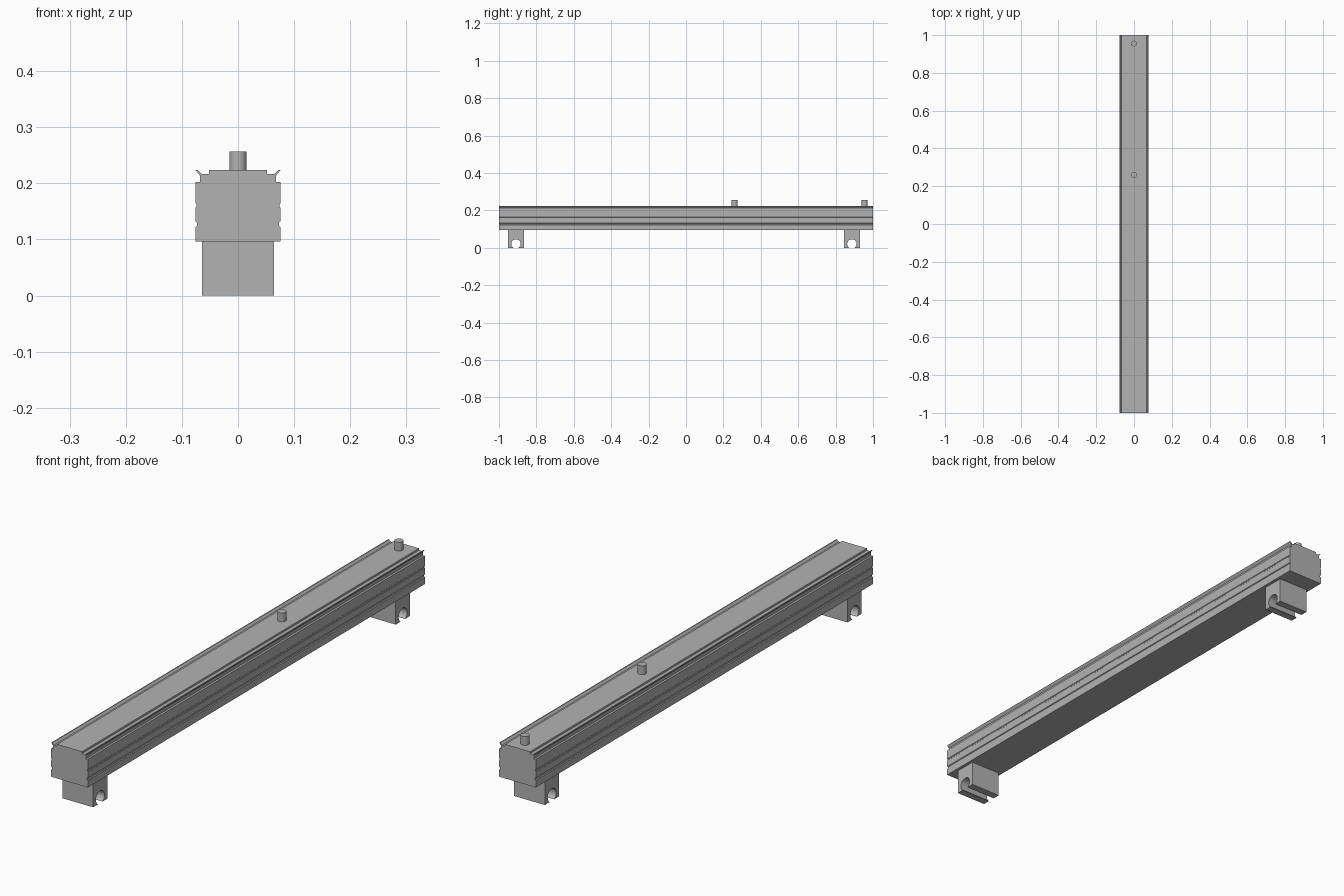
import bpy, bmesh, math
from mathutils import Vector

if "Cube" in bpy.data.objects:
    bpy.data.objects.remove(bpy.data.objects["Cube"])

grey = bpy.data.materials.new("aluminium_grey")
grey.diffuse_color = (0.45, 0.45, 0.45, 1)
grey.use_nodes = True
grey.node_tree.nodes["Principled BSDF"].inputs["Base Color"].default_value = grey.diffuse_color


def finish(name, bm):
    bmesh.ops.recalc_face_normals(bm, faces=bm.faces)
    mesh = bpy.data.meshes.new(name)
    bm.to_mesh(mesh)
    bm.free()
    obj = bpy.data.objects.new(name, mesh)
    bpy.context.collection.objects.link(obj)
    mesh.materials.append(grey)
    bpy.context.view_layer.objects.active = obj
    obj.select_set(True)
    bpy.ops.object.shade_smooth_by_angle(angle=math.radians(30))
    obj.select_set(False)


def extrude(name, points, direction):
    """Closed outline swept along a direction."""
    bm = bmesh.new()
    face = bm.faces.new([bm.verts.new(p) for p in points])
    swept = bmesh.ops.extrude_face_region(bm, geom=[face])["geom"]
    verts = [v for v in swept if isinstance(v, bmesh.types.BMVert)]
    bmesh.ops.translate(bm, verts=verts, vec=Vector(direction))
    finish(name, bm)


# Rail: half profile with two side grooves and a flared lip, mirrored
half = [(0.076, 0.096), (0.076, 0.122), (0.073, 0.124), (0.073, 0.130),
        (0.076, 0.132), (0.076, 0.156), (0.074, 0.158), (0.074, 0.163),
        (0.076, 0.165), (0.076, 0.202), (0.068, 0.202), (0.068, 0.214),
        (0.076, 0.224), (0.072, 0.224), (0.065, 0.217), (0.052, 0.217),
        (0.052, 0.224)]
outline = half + [(-x, z) for x, z in reversed(half)]
extrude("rail", [(x, -1, z) for x, z in outline], (0, 2, 0))

# Feet: blocks with a round bore open at the bottom
R, BORE_Z, HALF = 0.025, 0.021, 0.0425
a0 = math.asin(-BORE_Z / R)
arc = [a0 + (math.pi - 2 * a0) * i / 32 for i in range(33)]
for name, y0 in (("front_foot", -0.909), ("back_foot", 0.887)):
    pts = [(y0 - HALF, 0), (y0 - HALF, 0.096), (y0 + HALF, 0.096), (y0 + HALF, 0)]
    pts += [(y0 + R * math.cos(a), BORE_Z + R * math.sin(a)) for a in arc]
    extrude(name, [(-0.064, y, z) for y, z in pts], (0.128, 0, 0))

# Locating pins on the top face
for name, y0 in (("middle_pin", 0.26), ("end_pin", 0.955)):
    ring = [2 * math.pi * i / 32 for i in range(32)]
    extrude(name, [(0.0155 * math.cos(a), y0 + 0.0155 * math.sin(a), 0.224)
                   for a in ring], (0, 0, 0.033))
